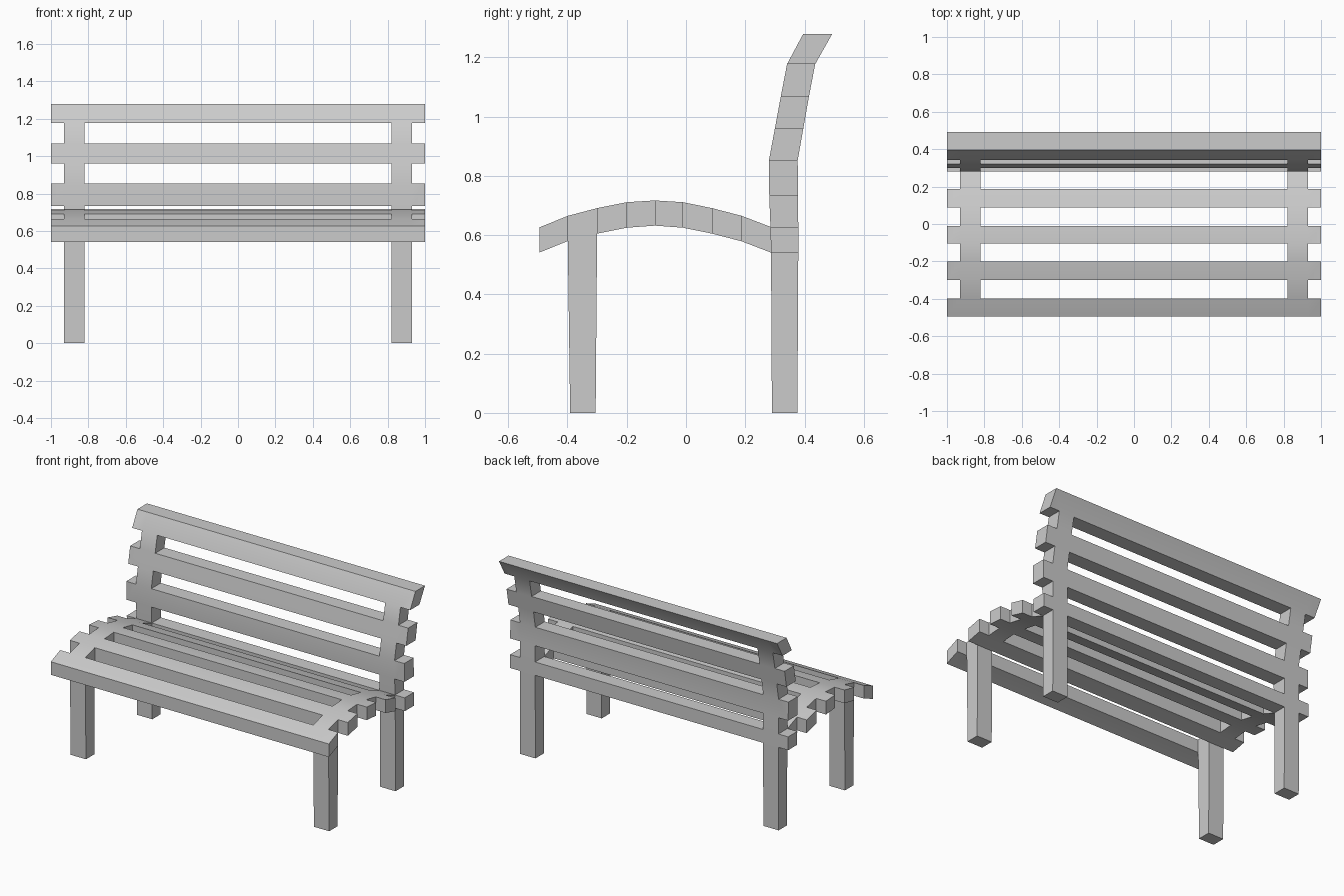
import bpy, bmesh, math

if "Cube" in bpy.data.objects:
    bpy.data.objects.remove(bpy.data.objects["Cube"])

COLS = [-1.0, -0.93, -0.82, 0.82, 0.93, 1.0]
ALL, POSTS = range(5), (1, 3)


def ribbon(name, outer, inner, slat_first):
    """Sweep a two-rail side profile across x: full-width slats alternate
    with pairs of narrow posts, sharing one continuous skin."""
    faces = {}
    for i in range(len(outer) - 1):
        is_slat = slat_first is not None and (i % 2 == 0) == slat_first
        for c in (ALL if is_slat else POSTS):
            # Corner key: (section, rail, column)
            k = [(i + s, r, c + x) for s in (0, 1) for r in (0, 1) for x in (0, 1)]
            for q in ((0, 1, 3, 2), (4, 6, 7, 5), (0, 4, 5, 1),
                      (2, 3, 7, 6), (0, 2, 6, 4), (1, 5, 7, 3)):
                loop = [k[n] for n in q]
                key = frozenset(loop)
                # Faces shared by neighbouring cells cancel out
                if key in faces:
                    del faces[key]
                else:
                    faces[key] = loop
    bm = bmesh.new()
    verts = {}
    for loop in faces.values():
        for key in loop:
            if key not in verts:
                s, r, c = key
                y, z = (outer, inner)[r][s]
                verts[key] = bm.verts.new((COLS[c], y, z))
        bm.faces.new([verts[key] for key in loop])
    bmesh.ops.recalc_face_normals(bm, faces=bm.faces)
    mesh = bpy.data.meshes.new(name)
    bm.to_mesh(mesh)
    bm.free()
    obj = bpy.data.objects.new(name, mesh)
    bpy.context.collection.objects.link(obj)
    bpy.ops.object.select_all(action='DESELECT')
    obj.select_set(True)
    bpy.context.view_layer.objects.active = obj
    bpy.ops.object.shade_smooth_by_angle(angle=math.radians(30))
    return obj


# Arched seat: slats and gaps from front to back
seat_top = [(-0.495, 0.626), (-0.399, 0.665), (-0.30, 0.691), (-0.20, 0.711),
            (-0.105, 0.717), (-0.01, 0.711), (0.088, 0.691), (0.188, 0.665),
            (0.285, 0.628)]
seat_under = [(-0.495, 0.541), (-0.399, 0.58), (-0.30, 0.605), (-0.20, 0.625),
              (-0.105, 0.632), (-0.01, 0.625), (0.088, 0.605), (0.188, 0.579),
              (0.287, 0.541)]
ribbon("seat", seat_top, seat_under, True)

# Curved backrest, from the low rear rail up to the top rail
back_front = [(0.287, 0.541), (0.285, 0.628), (0.281, 0.733), (0.28, 0.853),
              (0.30, 0.96), (0.32, 1.068), (0.341, 1.177), (0.395, 1.278)]
back_rear = [(0.379, 0.541), (0.379, 0.628), (0.378, 0.733), (0.377, 0.853),
             (0.396, 0.96), (0.415, 1.068), (0.436, 1.177), (0.493, 1.278)]
ribbon("backrest", back_front, back_rear, True)

# Legs, slightly tapered, cut to meet the seat underside
ribbon("front_legs", [(-0.391, 0.0), (-0.399, 0.58)],
       [(-0.305, 0.0), (-0.30, 0.605)], None)
ribbon("rear_legs", [(0.29, 0.0), (0.287, 0.541)],
       [(0.376, 0.0), (0.379, 0.541)], None)
